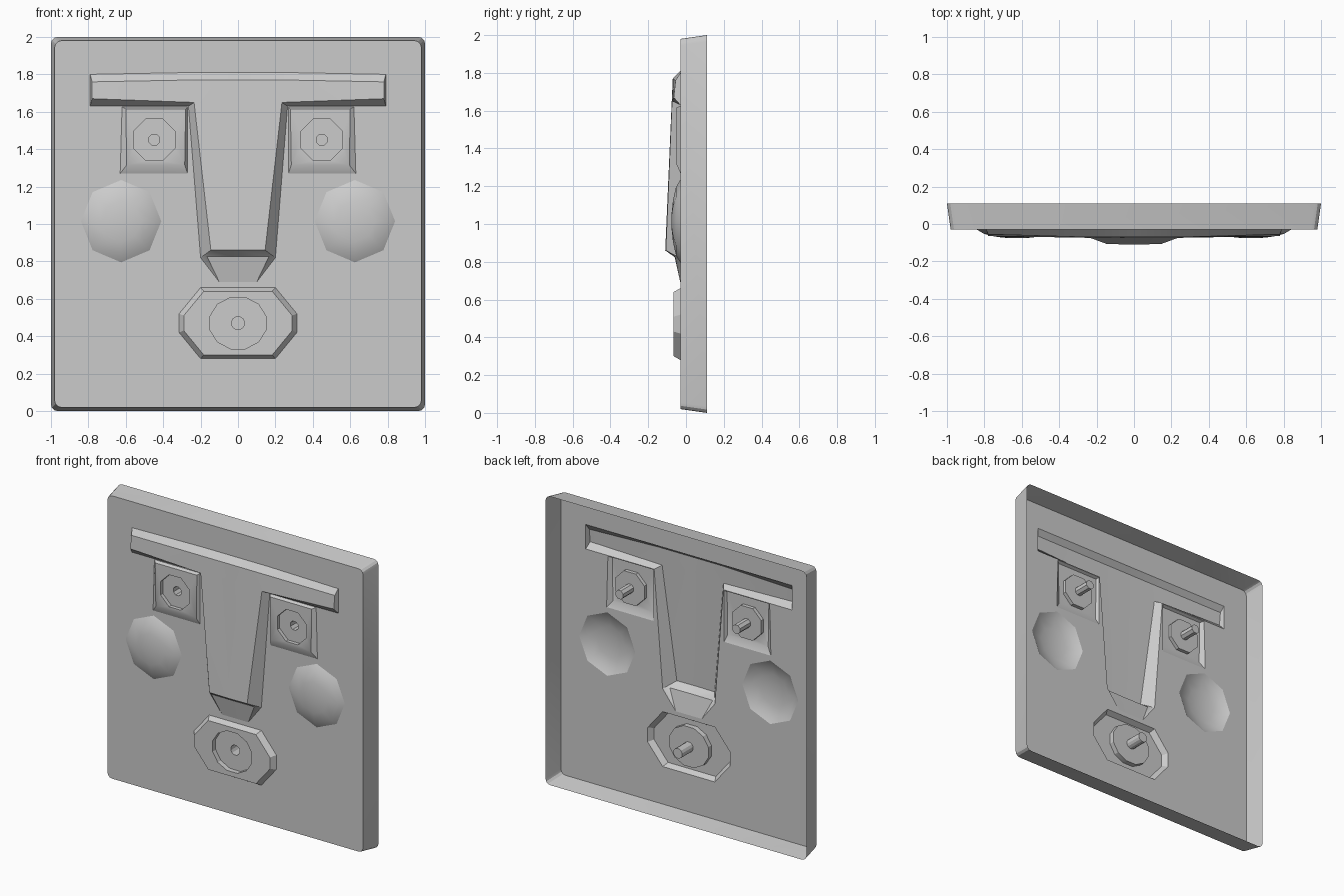
import bpy, bmesh, math
from mathutils import Vector

if "Cube" in bpy.data.objects:
    bpy.data.objects.remove(bpy.data.objects["Cube"])

FRONT = -0.03  # y of the flat plate


def ellipse(cx, cz, rx, rz, n, turn=0.0):
    return [(cx + rx * math.cos(2 * math.pi * (i + turn) / n),
             cz + rz * math.sin(2 * math.pi * (i + turn) / n)) for i in range(n)]


def rounded_rect(x0, x1, z0, z1, r):
    pts = []
    for k, (cx, cz) in enumerate([(x1 - r, z1 - r), (x0 + r, z1 - r), (x0 + r, z0 + r), (x1 - r, z0 + r)]):
        for a in (0, 30, 60, 90):
            t = math.radians(90 * k + a)
            pts.append((cx + r * math.cos(t), cz + r * math.sin(t)))
    return pts


def finish(bm, name):
    bmesh.ops.recalc_face_normals(bm, faces=bm.faces[:])
    bm.normal_update()
    if sum(f.normal.y * f.calc_area() for f in bm.faces) > 0:
        bmesh.ops.reverse_faces(bm, faces=bm.faces[:])
    me = bpy.data.meshes.new(name)
    bm.to_mesh(me)
    bm.free()
    ob = bpy.data.objects.new(name, me)
    bpy.context.collection.objects.link(ob)
    bpy.ops.object.select_all(action='DESELECT')
    ob.select_set(True)
    bpy.context.view_layer.objects.active = ob
    bpy.ops.object.shade_smooth_by_angle(angle=math.radians(28))


def add_loop(bm, pts, y):
    return [bm.verts.new((x, y, z)) for x, z in pts]


def loop_edges(bm, vs):
    return [bm.edges.get(p) or bm.edges.new(p) for p in zip(vs, vs[1:] + vs[:1])]


def fill(bm, loops):
    edges = [e for vs in loops for e in loop_edges(bm, vs)]
    bmesh.ops.triangle_fill(bm, use_beauty=True, use_dissolve=False, edges=edges, normal=Vector((0, -1, 0)))


def bridge(bm, a, b):
    n = len(a)
    for i in range(n):
        bm.faces.new((a[i], a[(i + 1) % n], b[(i + 1) % n], b[i]))


def stack(name, levels):
    """Join a series of (outline, y) loops into an open shell and cap the last."""
    bm = bmesh.new()
    loops = [add_loop(bm, p, y) for p, y in levels]
    for a, b in zip(loops, loops[1:]):
        if len(a) == len(b):
            bridge(bm, a, b)
        else:
            fill(bm, [a, b])
    bm.faces.new(loops[-1])
    finish(bm, name)


def mirror(pts):
    return [(-x, z) for x, z in pts]


holes = []

# Eyes: shallow raised blocks with a recessed disc and a blind peg hole
eye = [(0.27, 1.27), (0.63, 1.27), (0.62, 1.625), (0.27, 1.625)]
eye_top = [(0.285, 1.315), (0.595, 1.315), (0.6, 1.615), (0.28, 1.615)]
disc = ellipse(0.448, 1.45, 0.12, 0.12, 8, 0.5)
hole = ellipse(0.448, 1.45, 0.032, 0.032, 8, 0.5)
for side, f in (("right", list), ("left", mirror)):
    holes.append(f(eye))
    stack(side + "_eye", [(f(eye), FRONT), (f(eye_top), -0.05), (f(disc), -0.05),
                          (f(disc), -0.025), (f(hole), -0.025), (f(hole), 0.09)])

# Cheeks: low octagonal domes
for side, s in (("right", 1), ("left", -1)):
    levels = [(ellipse(s * 0.625, 1.015, 0.215 * k, 0.22 * k, 8), y)
              for k, y in ((1, FRONT), (0.82, -0.053), (0.5, -0.069), (0.2, -0.076))]
    holes.append(levels[0][0])
    stack(side + "_cheek", levels)


# Mouth: stretched octagon with a recessed disc and peg hole
def octagon(w, h, cw, ch):
    q = [(w, -ch), (w, ch), (cw, h), (-cw, h), (-w, ch), (-w, -ch), (-cw, -h), (cw, -h)]
    return [(x, z + 0.47) for x, z in q]


mouth = octagon(0.315, 0.19, 0.2, 0.05)
holes.append(mouth)
lips = ellipse(0, 0.47, 0.155, 0.142, 12, 0.5)
pin = ellipse(0, 0.47, 0.035, 0.035, 12, 0.5)
stack("mouth", [(mouth, FRONT), (octagon(0.29, 0.17, 0.183, 0.04), -0.065), (lips, -0.065),
                (lips, -0.03), (pin, -0.03), (pin, 0.09)])

# Brow and nose: half surface, mirrored
P = {'A0': (0, FRONT, 1.81), 'A1': (.25, FRONT, 1.81), 'A2': (.79, FRONT, 1.80),
     'B0': (0, -.07, 1.77), 'B1': (.25, -.07, 1.77), 'B2': (.78, -.055, 1.76),
     'C0': (0, -.075, 1.66), 'C1': (.235, -.074, 1.65), 'C2': (.78, -.065, 1.67),
     'D1': (.265, FRONT, 1.63), 'D2': (.79, FRONT, 1.63),
     'E0': (0, -.11, .86), 'E1': (.145, -.107, .86), 'E2': (.2, FRONT, .82),
     'G0': (0, -.06, .825), 'G1': (.165, -.058, .825),
     'F0': (0, FRONT, .69), 'F1': (.1, FRONT, .69)}
faces = ("A0 A1 B1 B0", "A1 A2 B2 B1", "B0 B1 C1 C0", "B1 B2 C2 C1", "C1 C2 D2 D1", "A2 D2 C2 B2",
         "C0 C1 E1 E0", "C1 D1 E2 E1", "E0 E1 G1 G0", "E1 E2 G1", "G0 G1 F1 F0", "G1 E2 F1")
bm = bmesh.new()
for s in (1, -1):
    v = {k: bm.verts.new((s * x, y, z)) for k, (x, y, z) in P.items()}
    for f in faces:
        bm.faces.new([v[k] for k in f.split()][::s])
bmesh.ops.remove_doubles(bm, verts=bm.verts[:], dist=1e-5)
finish(bm, "brow_and_nose")
half = [(P[k][0], P[k][2]) for k in ('A2', 'D2', 'D1', 'E2', 'F1')]
holes.append(half + mirror(half)[::-1])

# Plate: thin flared rim, open at the back, pierced under each feature
bm = bmesh.new()
back = add_loop(bm, rounded_rect(-1, 1, 0, 2, 0.035), 0.11)
front = add_loop(bm, rounded_rect(-0.98, 0.98, 0.02, 1.98, 0.035), FRONT)
bridge(bm, back, front)
fill(bm, [front] + [add_loop(bm, h, FRONT) for h in holes])
finish(bm, "face_plate")
